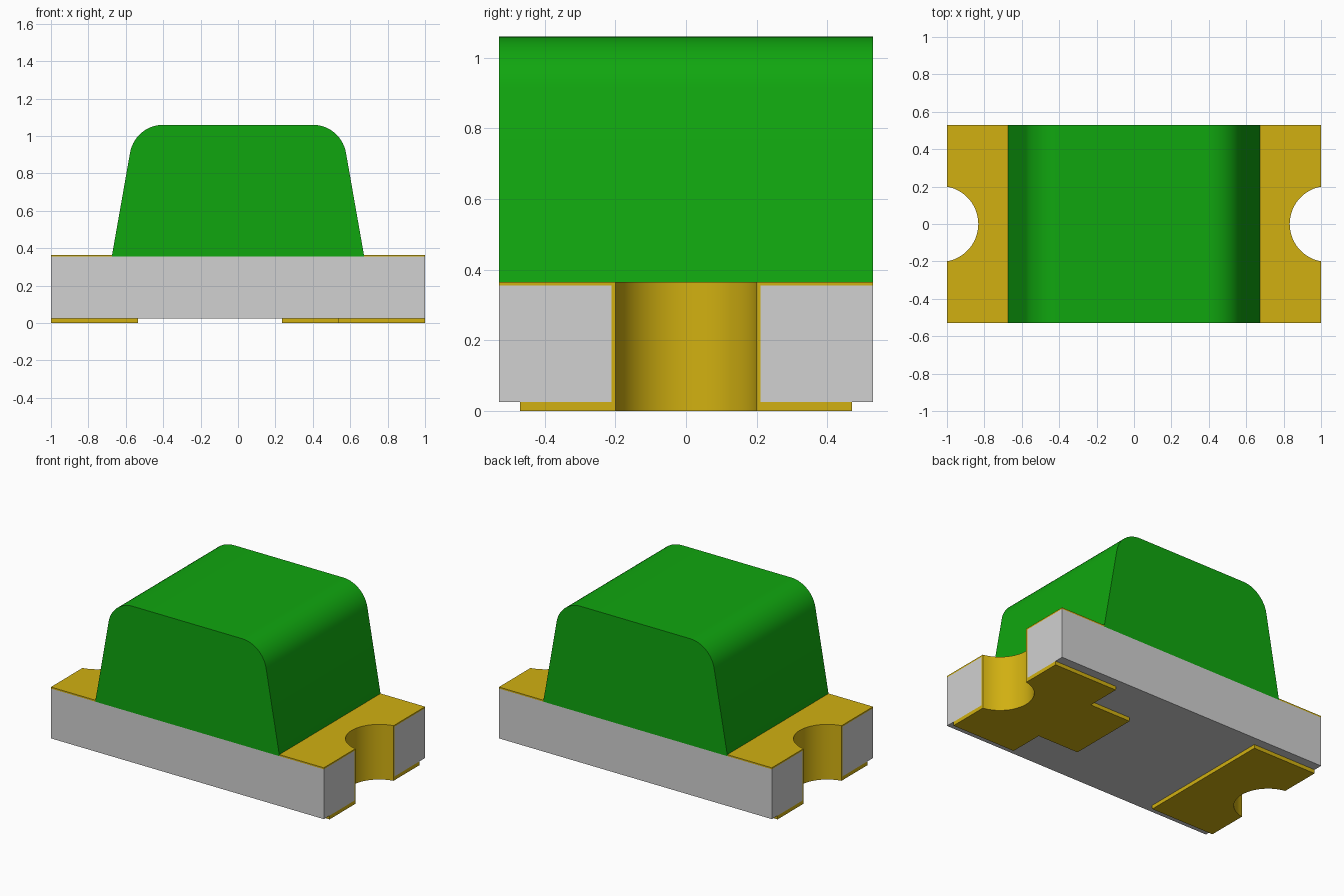
import bpy, bmesh, math

cube = bpy.data.objects.get("Cube")
if cube:
    bpy.data.objects.remove(cube, do_unlink=True)


def srgb(*rgb):
    return tuple(((c / 255 + 0.055) / 1.055) ** 2.4 if c > 10 else c / 255 / 12.92
                 for c in rgb) + (1.0,)


def material(name, colour):
    m = bpy.data.materials.new(name)
    m.use_nodes = True
    m.diffuse_color = colour
    m.node_tree.nodes["Principled BSDF"].inputs["Base Color"].default_value = colour
    return m


GREEN = material("green lens", srgb(16, 166, 15))
GOLD = material("gold plating", srgb(209, 176, 17))
GREY = material("grey substrate", srgb(209, 209, 209))

HALF_W = 0.53                    # half depth of the body
Z_PAD, Z_BOARD, Z_TOP = 0.025, 0.355, 0.365
HOLE_X, R_IN, R_OUT = 1.035, 0.2025, 0.2135


def prism(name, outline, lo, hi, mat, axis="z"):
    """Extrude a closed 2D outline from lo to hi along z or y."""
    bm = bmesh.new()
    place = (lambda u, v: (u, v, lo)) if axis == "z" else (lambda u, v: (u, lo, v))
    face = bm.faces.new([bm.verts.new(place(u, v)) for u, v in outline])
    new = bmesh.ops.extrude_face_region(bm, geom=[face])["geom"]
    step = (0, 0, hi - lo) if axis == "z" else (0, hi - lo, 0)
    bmesh.ops.translate(bm, vec=step, verts=[g for g in new if isinstance(g, bmesh.types.BMVert)])
    bmesh.ops.recalc_face_normals(bm, faces=bm.faces[:])
    mesh = bpy.data.meshes.new(name)
    bm.to_mesh(mesh)
    bm.free()
    mesh.materials.append(mat)
    obj = bpy.data.objects.new(name, mesh)
    bpy.context.collection.objects.link(obj)
    bpy.ops.object.select_all(action="DESELECT")
    obj.select_set(True)
    bpy.context.view_layer.objects.active = obj
    bpy.ops.object.shade_smooth_by_angle(angle=math.radians(30))
    return obj


def notch(r, n=28):
    """Arc of the end notch, from its -y end to its +y end, at the +x end."""
    half = math.acos((HOLE_X - 1) / r)
    return [(HOLE_X - r * math.cos(a), r * math.sin(a))
            for a in (-half + 2 * half * i / n for i in range(n + 1))]


def flip(points, side):
    return [(side * x, y) for x, y in points]


# Substrate with a round notch in each end
right_end = [(1, -HALF_W)] + notch(R_OUT) + [(1, HALF_W)]
prism("substrate", right_end + [(-x, -y) for x, y in right_end], Z_PAD, Z_BOARD, GREY)

# Lens: tapered profile with rounded shoulders
TAPER, R, TOP, BASE = math.radians(10), 0.18, 1.06, 0.675
corner = BASE - (TOP - Z_BOARD) * math.tan(TAPER)
cx = corner - R * math.tan((math.pi / 2 - TAPER) / 2)
shoulder = [(cx + R * math.cos(a), TOP - R + R * math.sin(a))
            for a in (TAPER + (math.pi / 2 - TAPER) * i / 14 for i in range(15))]
half = [(BASE, Z_BOARD)] + shoulder
prism("lens", half + flip(half[::-1], -1), -HALF_W, HALF_W, GREEN, axis="y")

# Plating at both ends: top plate, notch lining and bottom pad
for side, label in ((1, "left"), (-1, "right")):
    top = [(0.674, -HALF_W), (1, -HALF_W)] + notch(R_OUT) + [(1, HALF_W), (0.674, HALF_W)]
    prism(label + "_top_plate", flip(top, side), Z_BOARD, Z_TOP, GOLD)

    lining = notch(R_IN) + notch(R_OUT)[::-1]
    prism(label + "_notch_lining", flip(lining, side), 0, Z_TOP, GOLD)

    pad = [(0.535, -0.47), (1, -0.47)] + notch(R_OUT) + [(1, 0.47), (0.535, 0.47)]
    if side == 1:                # polarity tongue on one pad only
        pad += [(0.535, 0.24), (0.235, 0.24), (0.235, -0.24), (0.535, -0.24)]
    prism(label + "_bottom_pad", flip(pad, side), 0, Z_PAD, GOLD)
